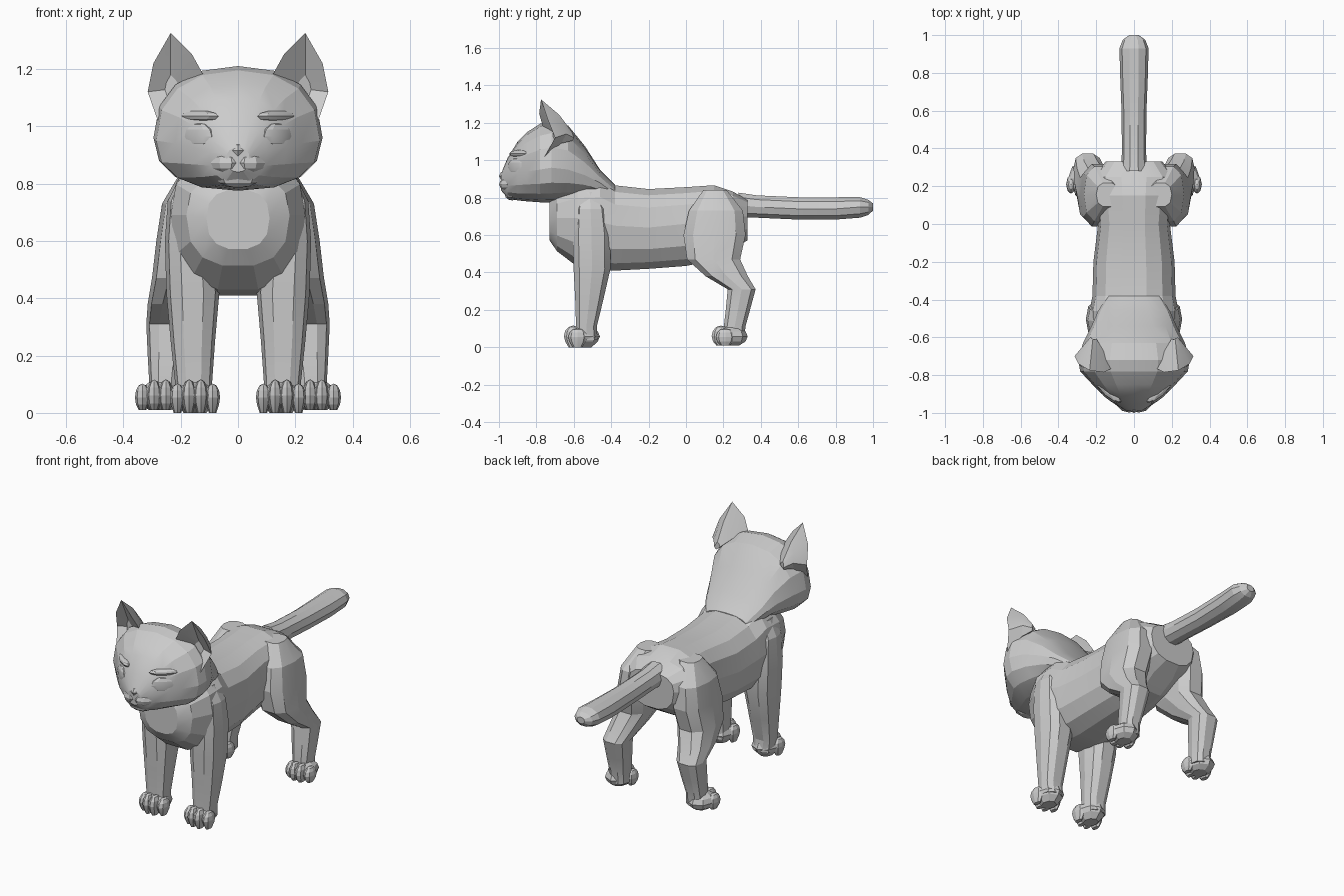
import bpy, bmesh, math
from mathutils import Vector, Matrix

cube = bpy.data.objects.get("Cube")
if cube:
    bpy.data.objects.remove(cube, do_unlink=True)

fur = bpy.data.materials.new("light_grey_fur")
fur.use_nodes = True
fur.diffuse_color = (0.6, 0.6, 0.6, 1)
fur.node_tree.nodes["Principled BSDF"].inputs["Base Color"].default_value = (0.6, 0.6, 0.6, 1)


def finish(bm, name, mirror=False, angle=16):
    """Turn a bmesh into an object, optionally mirrored left to right."""
    bmesh.ops.recalc_face_normals(bm, faces=bm.faces)
    mesh = bpy.data.meshes.new(name)
    bm.to_mesh(mesh)
    bm.free()
    mesh.materials.append(fur)
    obj = bpy.data.objects.new(name, mesh)
    bpy.context.collection.objects.link(obj)
    if mirror:
        obj.modifiers.new("Mirror", "MIRROR")
    bpy.ops.object.select_all(action="DESELECT")
    obj.select_set(True)
    bpy.context.view_layer.objects.active = obj
    bpy.ops.object.shade_smooth_by_angle(angle=math.radians(angle))
    return obj


def section(half_u, low, high, mid, power, sides):
    """Egg shaped outline: widest at mid, running from low to high."""
    pts = []
    for i in range(sides):
        a = math.tau * i / sides
        c, s = math.cos(a), math.sin(a)
        u = half_u * math.copysign(abs(c) ** (2 / power), c)
        v = mid + (high - mid if s > 0 else mid - low) * math.copysign(abs(s) ** (2 / power), s)
        pts.append((u, v))
    return pts


def loft(bm, rings):
    """Skin a list of point rings and cap both ends."""
    loops = [[bm.verts.new(p) for p in ring] for ring in rings]
    n = len(loops[0])
    for a, b in zip(loops, loops[1:]):
        for i in range(n):
            j = (i + 1) % n
            bm.faces.new((a[i], a[j], b[j], b[i]))
    bm.faces.new(loops[0])
    bm.faces.new(loops[-1])


def loft_y(name, rows, power, sides):
    """Rows along y: y, bottom, top, half width, widest height."""
    bm = bmesh.new()
    loft(bm, [[(u, y, v) for u, v in section(hw, lo, hi, mid, power, sides)]
              for y, lo, hi, hw, mid in rows])
    return finish(bm, name)


def loft_leg(name, rows, power=2.6, sides=10):
    """Rows up z: z, inner x, outer x, front y, back y."""
    bm = bmesh.new()
    loft(bm, [[((x0 + x1) / 2 + u, v, z) for u, v in
               section((x1 - x0) / 2, y0, y1, (y0 + y1) / 2, power, sides)]
              for z, x0, x1, y0, y1 in rows])
    return finish(bm, name, mirror=True)


def blob(bm, centre, size, turn=0, segments=8, rings=6):
    """Low-poly ellipsoid, turned about z."""
    m = (Matrix.Translation(centre) @ Matrix.Rotation(math.radians(turn), 4, "Z")
         @ Matrix.Diagonal((*size, 1)))
    bmesh.ops.create_uvsphere(bm, u_segments=segments, v_segments=rings, radius=1, matrix=m)


# Torso from chest to rump
loft_y("torso", [
    (-0.73, 0.57, 0.78, 0.11, 0.68), (-0.69, 0.51, 0.84, 0.18, 0.69),
    (-0.58, 0.425, 0.90, 0.235, 0.69), (-0.46, 0.405, 0.93, 0.235, 0.67),
    (-0.38, 0.405, 0.87, 0.22, 0.65), (-0.20, 0.415, 0.85, 0.215, 0.64),
    (0.00, 0.43, 0.86, 0.19, 0.66), (0.15, 0.46, 0.87, 0.205, 0.68),
    (0.25, 0.52, 0.835, 0.22, 0.70), (0.33, 0.57, 0.79, 0.15, 0.70)], 2.5, 14)

# Head, tapering from the skull to the nose and back into the neck
loft_y("head", [
    (-0.99, 0.84, 0.925, 0.04, 0.89), (-0.955, 0.80, 1.01, 0.10, 0.91),
    (-0.90, 0.785, 1.10, 0.17, 0.93), (-0.85, 0.78, 1.15, 0.22, 0.94),
    (-0.78, 0.775, 1.195, 0.285, 0.95), (-0.72, 0.775, 1.21, 0.295, 0.96),
    (-0.63, 0.785, 1.185, 0.27, 0.95), (-0.54, 0.80, 1.075, 0.225, 0.92),
    (-0.46, 0.79, 0.95, 0.19, 0.88), (-0.38, 0.76, 0.87, 0.14, 0.82)], 2.3, 16)

# Tail with a rounded tip
loft_y("tail", [
    (0.28, 0.69, 0.83, 0.07, 0.76), (0.38, 0.69, 0.815, 0.064, 0.75),
    (0.60, 0.68, 0.805, 0.066, 0.74), (0.80, 0.68, 0.805, 0.074, 0.74),
    (0.93, 0.69, 0.805, 0.077, 0.75), (0.975, 0.705, 0.79, 0.06, 0.75),
    (1.00, 0.73, 0.77, 0.025, 0.75)], 2.1, 10)

# Legs
loft_leg("front_legs", [
    (0.04, 0.09, 0.215, -0.59, -0.47), (0.11, 0.09, 0.22, -0.59, -0.475),
    (0.25, 0.08, 0.235, -0.595, -0.44), (0.42, 0.065, 0.25, -0.605, -0.40),
    (0.60, 0.08, 0.255, -0.61, -0.40), (0.74, 0.08, 0.245, -0.60, -0.42),
    (0.83, 0.08, 0.20, -0.57, -0.46)])
loft_leg("hind_legs", [
    (0.04, 0.20, 0.31, 0.20, 0.315), (0.11, 0.20, 0.31, 0.20, 0.32),
    (0.20, 0.185, 0.315, 0.21, 0.345), (0.31, 0.17, 0.32, 0.22, 0.375),
    (0.38, 0.14, 0.315, 0.10, 0.335), (0.47, 0.10, 0.30, 0.00, 0.295),
    (0.60, 0.08, 0.285, -0.02, 0.325), (0.73, 0.08, 0.265, 0.01, 0.31),
    (0.84, 0.08, 0.20, 0.09, 0.22)])

# Paws: a pad with four toes each
for name, x, y in (("front_paws", 0.15, -0.555), ("hind_paws", 0.272, 0.235)):
    bm = bmesh.new()
    blob(bm, (x, y + 0.005, 0.058), (0.078, 0.09, 0.055))
    for k in (-1.5, -0.5, 0.5, 1.5):
        outer = abs(k) > 1
        blob(bm, (x + k * 0.041, y - (0.025 if outer else 0.048), 0.054 if outer else 0.06),
             (0.026, 0.05, 0.048 if outer else 0.056))
    for v in bm.verts:
        v.co.z = max(v.co.z, 0.0 if name == "front_paws" else 0.01)
    low = min(v.co.z for v in bm.verts)
    for v in bm.verts:
        if v.co.z < 0.02:
            v.co.z = 0.0 if name == "front_paws" else low
    finish(bm, name, mirror=True)

# Ears: a rim, a hollow towards the front and a rounded back
rim = [Vector(p) for p in (
    (0.11, -0.76, 1.16), (0.16, -0.785, 1.25), (0.235, -0.775, 1.325), (0.295, -0.74, 1.22),
    (0.315, -0.70, 1.12), (0.28, -0.755, 1.02), (0.21, -0.79, 1.06))]
hollow, back = Vector((0.235, -0.685, 1.13)), Vector((0.215, -0.58, 1.12))
bm = bmesh.new()
loops = []
for target, amount in ((back, 0.85), (back, 0.5), (back, 0), (hollow, 0.2), (hollow, 0.75)):
    bulge = Vector((0, 0, 0.02)) if amount == 0.5 else Vector()
    loops.append([p.lerp(target, amount) + bulge for p in rim])
loft(bm, loops)
finish(bm, "ears", mirror=True)

# Face: almond eyes, brows, cheeks of the muzzle, nose and chin
bm = bmesh.new()
blob(bm, (0.14, -0.902, 0.965), (0.074, 0.02, 0.048), turn=42, segments=10)
finish(bm, "eyes", mirror=True)
bm = bmesh.new()
blob(bm, (0.135, -0.885, 1.035), (0.09, 0.028, 0.02), turn=42)
finish(bm, "brows", mirror=True)
bm = bmesh.new()
blob(bm, (0.042, -0.95, 0.872), (0.06, 0.045, 0.038), turn=30)
finish(bm, "muzzle", mirror=True)
bm = bmesh.new()
blob(bm, (0, -0.965, 0.915), (0.04, 0.035, 0.028), segments=6, rings=4)
finish(bm, "nose")
bm = bmesh.new()
blob(bm, (0, -0.93, 0.82), (0.075, 0.04, 0.035))
finish(bm, "chin")
